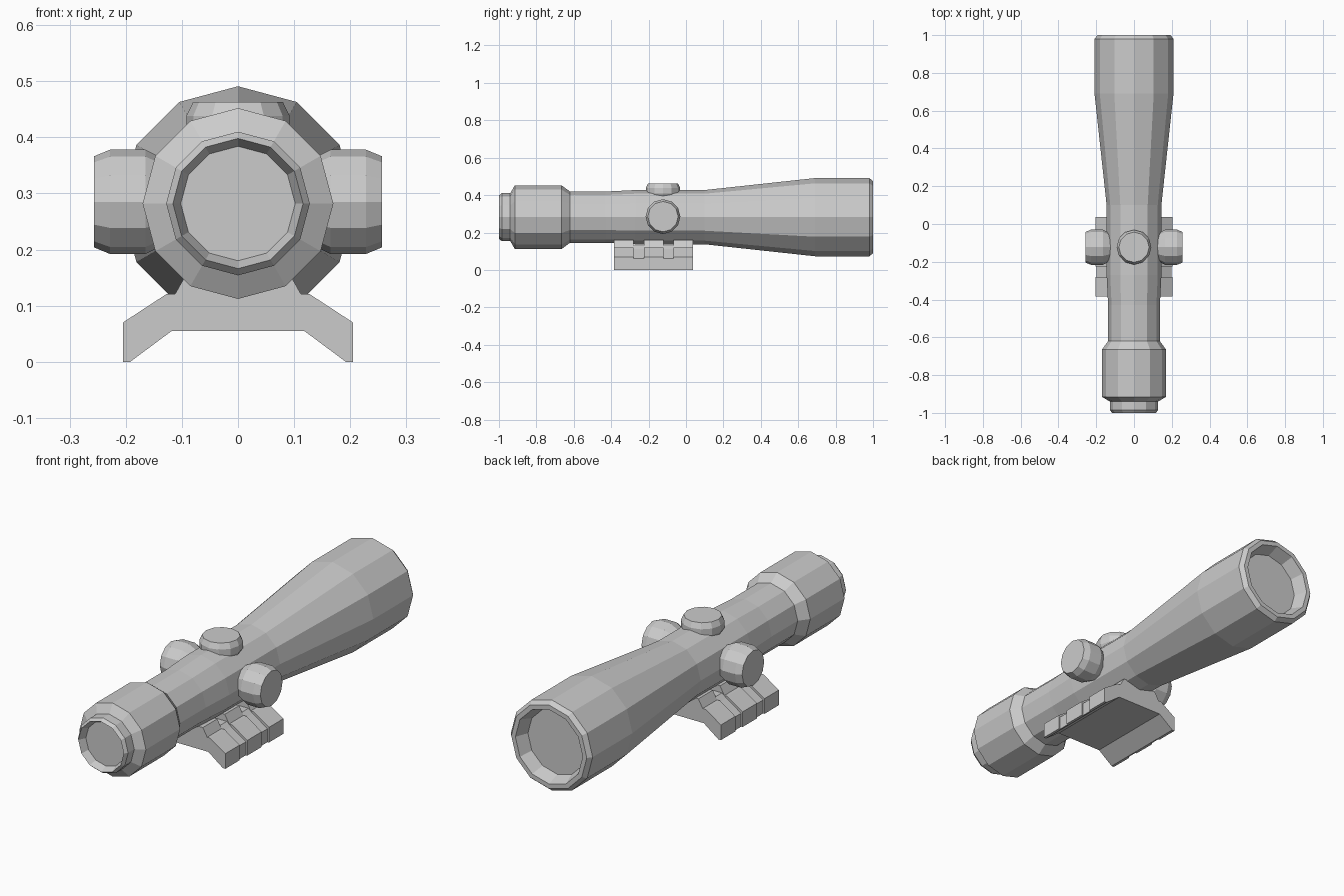
import bpy, bmesh
from math import sin, cos, tau
from mathutils import Matrix

if "Cube" in bpy.data.objects:
    bpy.data.objects.remove(bpy.data.objects["Cube"])

AXIS_Z = 0.282
SIDES = 12


def finish(name, bm):
    bmesh.ops.recalc_face_normals(bm, faces=bm.faces)
    me = bpy.data.meshes.new(name)
    bm.to_mesh(me)
    bm.free()
    ob = bpy.data.objects.new(name, me)
    bpy.context.collection.objects.link(ob)
    return ob


def lathe(name, profile, matrix):
    """Revolve (height, radius) pairs around local z, with capped ends."""
    bm = bmesh.new()
    rings = [[bm.verts.new((r * cos(tau * i / SIDES), r * sin(tau * i / SIDES), h))
              for i in range(SIDES)] for h, r in profile]
    for a, b in zip(rings, rings[1:]):
        for i in range(SIDES):
            j = (i + 1) % SIDES
            bm.faces.new((a[i], a[j], b[j], b[i]))
    bm.faces.new(rings[0])
    bm.faces.new(rings[-1])
    bm.transform(matrix)
    return finish(name, bm)


def extrude_y(name, half, y0, y1):
    """Extrude a mirrored (x, z) half outline from y0 to y1."""
    outline = half + [(-x, z) for x, z in reversed(half)]
    bm = bmesh.new()
    face = bm.faces.new([bm.verts.new((x, y0, z)) for x, z in outline])
    out = bmesh.ops.extrude_face_region(bm, geom=[face], use_keep_orig=True)
    moved = [g for g in out["geom"] if isinstance(g, bmesh.types.BMVert)]
    bmesh.ops.translate(bm, verts=moved, vec=(0, y1 - y0, 0))
    return finish(name, bm)


# Scope tube: recessed eyepiece, main tube, flared objective, recessed lens
body = [(-0.965, 0.102), (-1.0, 0.116), (-0.985, 0.128), (-0.94, 0.128),
        (-0.915, 0.17), (-0.665, 0.17), (-0.62, 0.137), (-0.43, 0.137),
        (-0.27, 0.145), (0.10, 0.145), (0.69, 0.209), (0.98, 0.209),
        (1.0, 0.193), (1.0, 0.172), (0.94, 0.15)]
lathe("scope_tube", body,
      Matrix.Translation((0, 0, AXIS_Z)) @ Matrix.Rotation(-tau / 4, 4, 'X'))

# Adjustment knobs: one on each side, one on top
side_knob = [(0.11, 0.065), (0.165, 0.093), (0.228, 0.093), (0.257, 0.081)]
for name, s in (("right_knob", 1), ("left_knob", -1)):
    lathe(name, side_knob, Matrix.Translation((0, -0.123, 0.285))
          @ Matrix.Rotation(s * tau / 4, 4, 'Y'))
top_knob = [(0.36, 0.065), (0.408, 0.092), (0.438, 0.092), (0.463, 0.08)]
lathe("top_knob", top_knob, Matrix.Translation((0, -0.123, 0)))

# Mount: arched base with three raised ribs
base = [(0.118, 0.055), (0.192, 0), (0.198, 0), (0.198, 0.062),
        (0.122, 0.112), (0.10, 0.13)]
rib = [(0.118, 0.055), (0.192, 0), (0.205, 0), (0.205, 0.07),
       (0.127, 0.121), (0.112, 0.121), (0.09, 0.16)]
extrude_y("mount_base", base, -0.28, -0.065)
for i, y in enumerate((-0.385, -0.225, -0.067)):
    extrude_y(f"mount_rib_{i + 1}", rib, y, y + 0.105)
